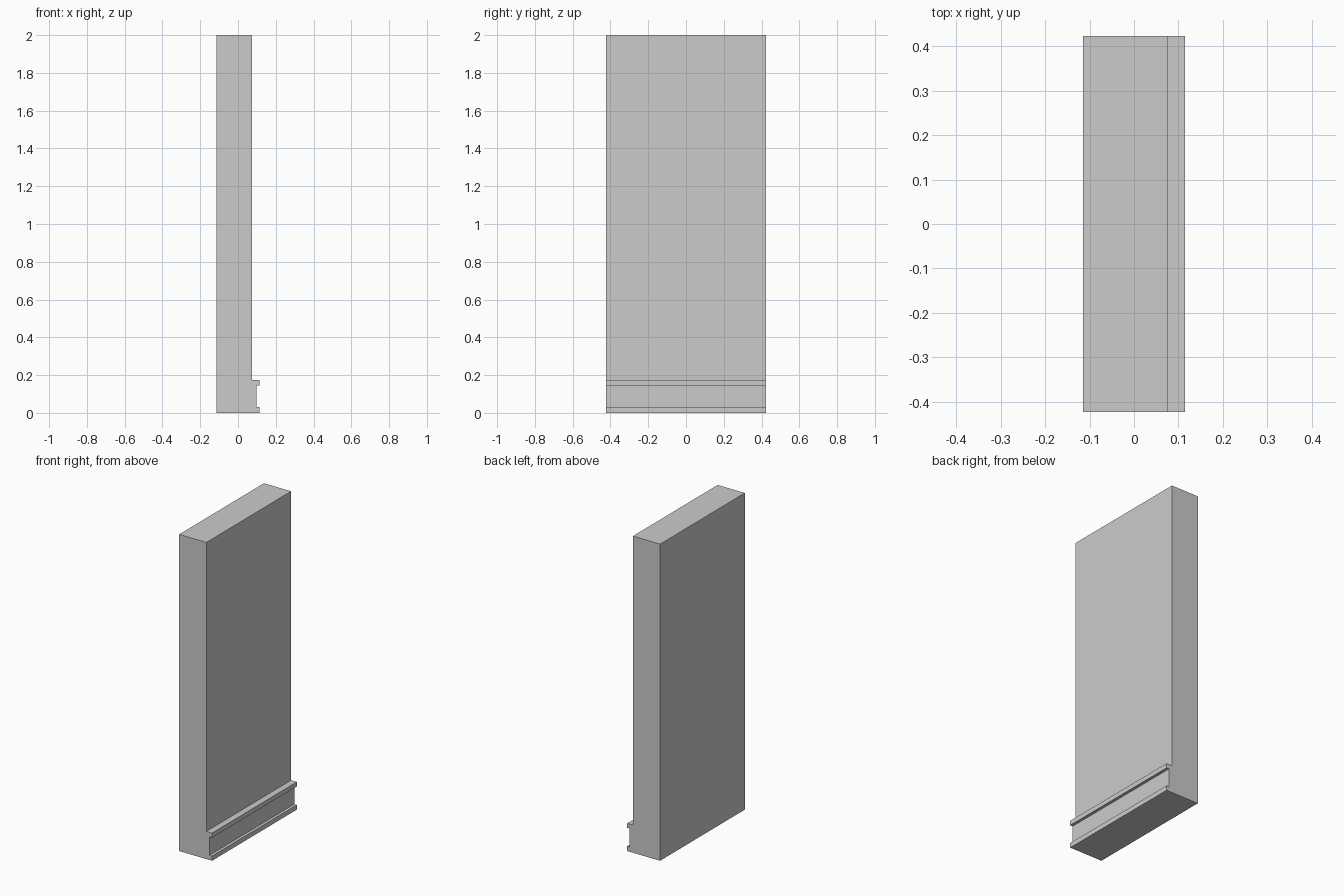
import bpy
import bmesh

cube = bpy.data.objects.get("Cube")
if cube:
    bpy.data.objects.remove(cube, do_unlink=True)

# Plain grey finish
GREY = (0.6, 0.6, 0.6, 1)
mat = bpy.data.materials.new("plain grey")
mat.use_nodes = True
mat.diffuse_color = GREY
mat.node_tree.nodes["Principled BSDF"].inputs["Base Color"].default_value = GREY

# Wall section with a two-lipped skirting along its foot (x, z)
BACK, FACE, RECESS, LIP = -0.115, 0.075, 0.097, 0.115
HALF_LENGTH = 0.423
profile = [
    (BACK, 0), (LIP, 0), (LIP, 0.03), (RECESS, 0.03),
    (RECESS, 0.146), (LIP, 0.146), (LIP, 0.175), (FACE, 0.175),
    (FACE, 2), (BACK, 2),
]

# Extrude the section along the wall's length
bm = bmesh.new()
section = bm.faces.new([bm.verts.new((x, -HALF_LENGTH, z)) for x, z in profile])
swept = bmesh.ops.extrude_face_region(bm, geom=[section], use_keep_orig=True)
end = [v for v in swept["geom"] if isinstance(v, bmesh.types.BMVert)]
bmesh.ops.translate(bm, verts=end, vec=(0, 2 * HALF_LENGTH, 0))
bmesh.ops.recalc_face_normals(bm, faces=bm.faces)

mesh = bpy.data.meshes.new("wall_with_skirting")
bm.to_mesh(mesh)
bm.free()
mesh.materials.append(mat)
wall = bpy.data.objects.new("wall_with_skirting", mesh)
bpy.context.collection.objects.link(wall)
